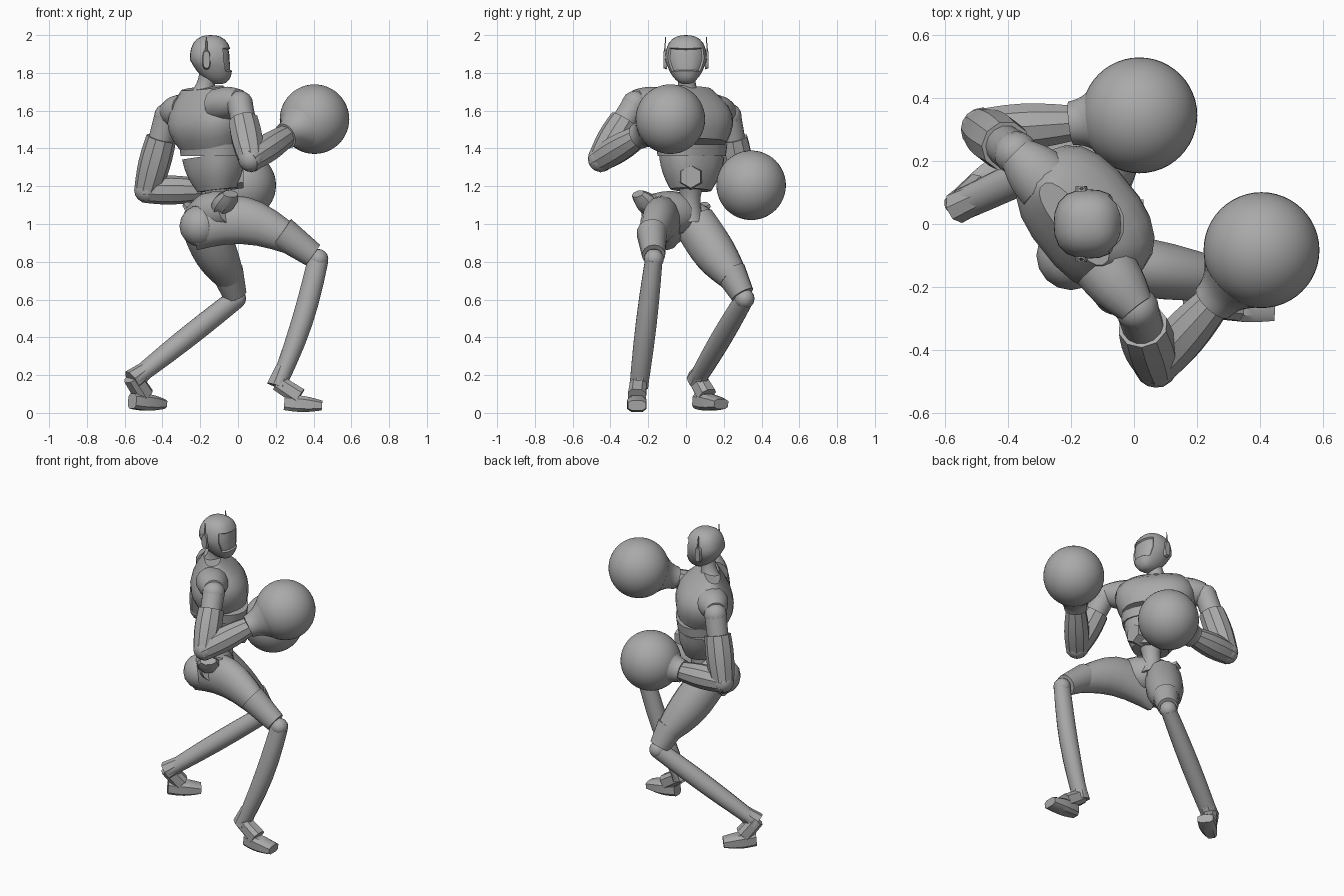
import bpy, bmesh, math
from mathutils import Vector

cube = bpy.data.objects.get("Cube")
if cube:
    bpy.data.objects.remove(cube)

grey = bpy.data.materials.new("plain grey")
grey.use_nodes = True
colour = (0.4, 0.4, 0.4, 1)
grey.diffuse_color = colour
grey.node_tree.nodes["Principled BSDF"].inputs["Base Color"].default_value = colour

# World axes, and the body's own axes, since the torso is twisted against the head
X, Y, Z = Vector((1, 0, 0)), Vector((0, 1, 0)), Vector((0, 0, 1))
FRONT = Vector((0.77, 0.63, 0)).normalized()
LEFT = Z.cross(FRONT)


def finish(name, bm, angle=35):
    """Turn the bmesh into a grey object, smooth except at sharp edges."""
    bmesh.ops.recalc_face_normals(bm, faces=bm.faces[:])
    mesh = bpy.data.meshes.new(name)
    bm.to_mesh(mesh)
    bm.free()
    mesh.materials.append(grey)
    obj = bpy.data.objects.new(name, mesh)
    bpy.context.collection.objects.link(obj)
    bpy.ops.object.select_all(action="DESELECT")
    obj.select_set(True)
    bpy.context.view_layer.objects.active = obj
    bpy.ops.object.shade_smooth_by_angle(angle=math.radians(angle))


def rounded(value, power):
    """Push a sine or cosine outwards to square off a round section."""
    return math.copysign(abs(value) ** power, value)


def limb(name, start, end, width, depth=None, bulge=0.0, bow=Vector(),
         side=Y, sides=14, power=1.0, rings=7):
    """Tapered tube; width and depth are (start, end) half sizes, swollen by
    bulge and bent by bow halfway along. Width is measured along side."""
    start, end = Vector(start), Vector(end)
    depth = depth or width
    along = (end - start).normalized()
    across = (side - along * side.dot(along)).normalized()
    through = along.cross(across)
    bm = bmesh.new()
    previous = None
    for i in range(rings):
        t = i / (rings - 1)
        swell = math.sin(math.pi * t)
        half_width = width[0] + (width[1] - width[0]) * t + bulge * swell
        half_depth = depth[0] + (depth[1] - depth[0]) * t + bulge * swell
        centre = start.lerp(end, t) + bow * swell
        ring = []
        for k in range(sides):
            a = math.tau * (k + 0.5) / sides
            offset = across * rounded(math.cos(a), power) * half_width
            offset += through * rounded(math.sin(a), power) * half_depth
            ring.append(bm.verts.new(centre + offset))
        if previous:
            for k in range(sides):
                j = (k + 1) % sides
                bm.faces.new((previous[k], previous[j], ring[j], ring[k]))
        else:
            bm.faces.new(ring)
        previous = ring
    bm.faces.new(previous)
    finish(name, bm)


def ball(name, centre, radius, segments=16):
    bm = bmesh.new()
    bmesh.ops.create_uvsphere(bm, u_segments=segments, v_segments=segments // 2, radius=radius)
    bmesh.ops.translate(bm, verts=bm.verts, vec=Vector(centre))
    finish(name, bm, angle=60)


# Head: a squarish egg with a narrow jaw pushed forward and a recessed visor
skull = Vector((-0.145, 0, 1.87))
bm = bmesh.new()
bmesh.ops.create_uvsphere(bm, u_segments=20, v_segments=14, radius=1)
for v in bm.verts:
    v.co *= 0.11 / sum(abs(c) ** 2.5 for c in v.co) ** 0.4
    drop = max(0, -v.co.z)
    v.co.x = v.co.x * (1 - drop * 2) + drop * 0.4
    v.co.y *= 1 - drop * 3
    v.co.z *= 1.18
bmesh.ops.translate(bm, verts=bm.verts, vec=skull)
bm.normal_update()
visor = [f for f in bm.faces
         if f.normal.x > 0.55 and abs(f.calc_center_median().z - skull.z) < 0.06]
bmesh.ops.inset_region(bm, faces=visor, thickness=0.005, depth=-0.01)
finish("head", bm)
limb("neck", (-0.19, 0.01, 1.66), (-0.155, 0, 1.8), (0.08, 0.05), bulge=-0.015)

for word, s in (("right", -1), ("left", 1)):
    pod = skull - X * 0.022 + Y * s * 0.1
    limb(word + "_ear_pod", pod, pod + Y * s * 0.02, (0.022, 0.018), (0.052, 0.045),
         side=X, power=0.7, rings=2)
    limb(word + "_antenna", pod + Y * s * 0.015, pod + Y * s * 0.008 + Z * 0.12,
         (0.006, 0.002), (0.01, 0.003), sides=6, rings=2)

# Torso: wide shoulders, a rib band, a tapered belly and a thin waist
ribs = Vector((-0.13, 0.03, 1.42))
belly = ribs - Z * 0.06
navel = Vector((-0.11, 0.025, 1.18))
collar = Vector((-0.19, 0, 1.72))
torso = dict(side=LEFT, sides=20, power=0.8)
limb("chest", ribs, collar, (0.192, 0.16), (0.148, 0.05), bulge=0.07, **torso)
limb("rib_band", belly, ribs, (0.188, 0.196), (0.143, 0.15), rings=2, **torso)
limb("abdomen", navel, belly, (0.11, 0.18), (0.09, 0.137), bulge=0.012, **torso)
plate = navel + Z * 0.07
limb("belly_plate", plate + X * 0.07, plate + X * 0.14, (0.07, 0.06), sides=6, rings=2)
limb("waist", (-0.13, 0.02, 1.02), navel + Z * 0.03, (0.08, 0.07), bulge=-0.02)

# Pelvis with a raised guard over each hip
limb("pelvis", (-0.25, 0.1, 1.03), (-0.04, -0.19, 1.08), (0.05, 0.08), bulge=0.05, side=FRONT)
limb("right_hip_guard", (-0.1, -0.17, 1.07), (-0.04, -0.255, 1.16), (0.05, 0.05),
     (0.04, 0.025), bulge=0.02, side=FRONT, sides=8)
limb("left_hip_guard", (-0.21, 0.02, 1.05), (-0.26, 0.11, 1.1), (0.06, 0.04),
     (0.04, 0.02), side=FRONT, sides=8)


def leg(word, hip, thigh_width, thigh_depth, thigh_bow, cuff, knee, shin_bow,
        heel, ankle, heading):
    """Hip, thigh, knee cuff, knee ball, shin, ankle strut and blocky foot."""
    hip, cuff, knee, heel, ankle = (Vector(p) for p in (hip, cuff, knee, heel, ankle))
    across = Z.cross(heading)
    ball(word + "_hip", hip, 0.11)
    limb(word + "_thigh", hip, cuff.lerp(knee, 0.2), thigh_width, thigh_depth, bulge=0.018,
         bow=thigh_bow, side=across)
    limb(word + "_knee_cuff", cuff, cuff.lerp(knee, 0.85), (0.082, 0.062), (0.088, 0.066),
         side=across)
    ball(word + "_knee", knee, 0.053)
    limb(word + "_shin", knee, ankle, (0.047, 0.05), (0.055, 0.042), bulge=0.008,
         bow=shin_bow, side=across)
    limb(word + "_shin_flare", knee.lerp(ankle, 0.85), ankle, (0.048, 0.054),
         (0.044, 0.062), side=across, sides=8, rings=2)
    limb(word + "_ankle", ankle + Z * 0.02, heel + heading * 0.08 + Z * 0.03,
         (0.046, 0.05), side=across, sides=8, power=0.7)
    limb(word + "_foot", heel, heel + heading * 0.2 - Z * 0.016, (0.036, 0.05),
         (0.042, 0.027), bulge=0.01, side=across, sides=8, power=0.6)


leg("right", (-0.2, -0.1, 0.99), (0.085, 0.07), (0.13, 0.085), Z * 0.06,
    (0.23, -0.18, 0.955), (0.425, -0.17, 0.815), X * 0.02,
    (0.245, -0.26, 0.055), (0.21, -0.25, 0.14), X)
leg("left", (-0.19, 0.05, 1.0), (0.11, 0.08), (0.12, 0.08), -Z * 0.01,
    (-0.055, 0.235, 0.745), (-0.01, 0.31, 0.605), Vector(),
    (-0.56, 0.06, 0.063), (-0.56, 0.055, 0.17), FRONT)


def arm(word, neck_side, shoulder, elbow, wrist, glove, side):
    """Shoulder cap, upper arm, elbow, forearm and round glove with its cuff."""
    s, e, w, g = (Vector(p) for p in (shoulder, elbow, wrist, glove))
    limb(word + "_shoulder_cap", neck_side, s + Z * 0.02, (0.1, 0.06), (0.09, 0.06),
         bulge=0.01, side=FRONT)
    ball(word + "_shoulder", s, 0.07)
    limb(word + "_sleeve", s, s.lerp(e, 0.5), (0.068, 0.065), side=side)
    limb(word + "_upper_arm", s.lerp(e, 0.3), e, (0.08, 0.07), bulge=0.01,
         side=side, sides=10)
    ball(word + "_elbow", e, 0.07)
    limb(word + "_forearm", e.lerp(w, -0.1), w, (0.066, 0.06), bulge=0.014,
         side=side, sides=10)
    limb(word + "_glove_cuff", w, w.lerp(g, 0.42), (0.07, 0.118), bulge=-0.012,
         side=side, sides=24)
    ball(word + "_glove", g, 0.184, segments=48)


arm("right", (-0.1, -0.13, 1.63), (0.01, -0.27, 1.635), (0.07, -0.45, 1.345),
    (0.25, -0.25, 1.465), (0.405, -0.083, 1.555), FRONT)
arm("left", (-0.28, 0.13, 1.6), (-0.375, 0.225, 1.57), (-0.48, 0.3, 1.18),
    (-0.2, 0.32, 1.18), (0.017, 0.345, 1.205), Y)
